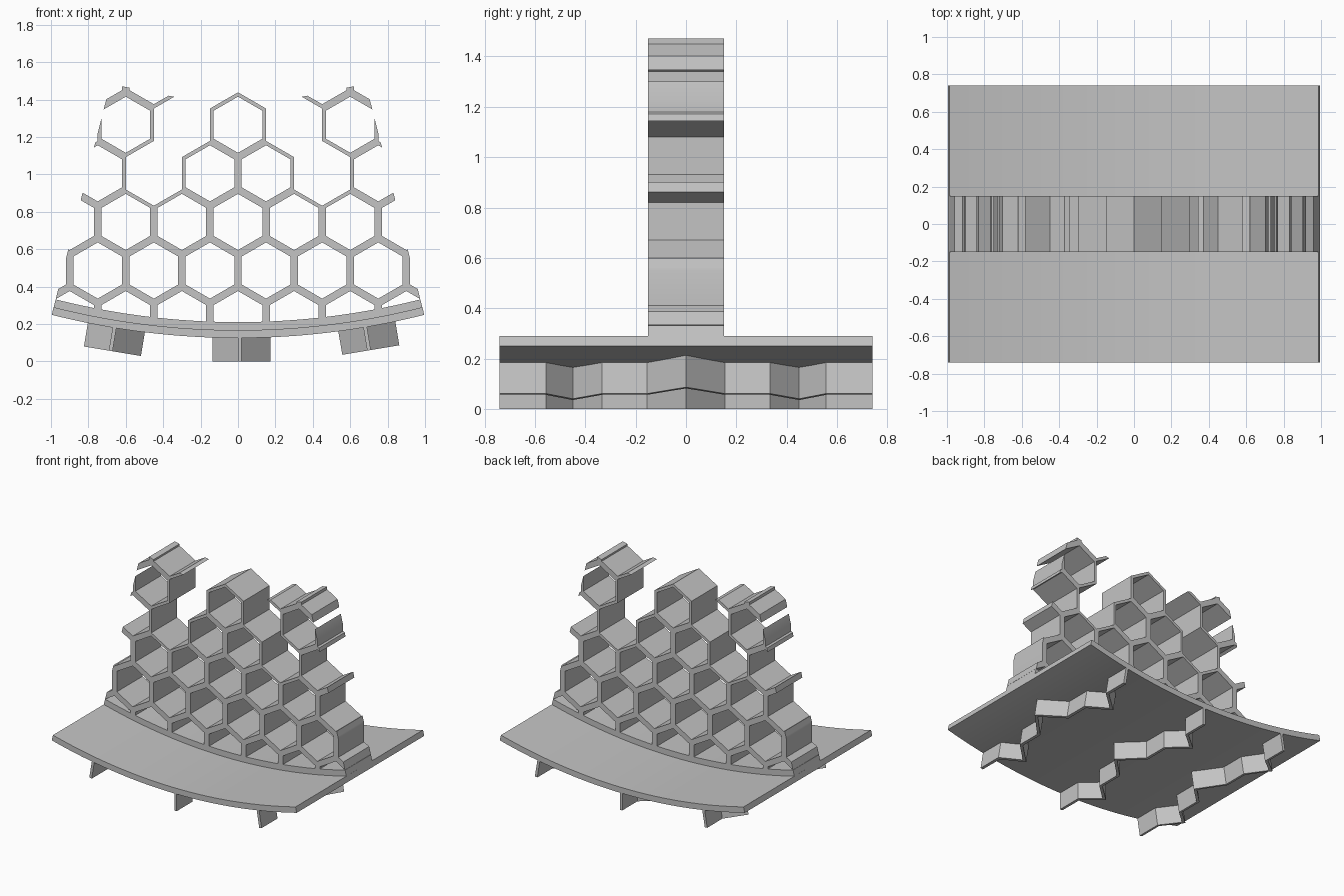
import bpy, bmesh, math
from mathutils import Vector

if "Cube" in bpy.data.objects:
    bpy.data.objects.remove(bpy.data.objects["Cube"])

GREY = (0.55, 0.55, 0.55, 1)
mat = bpy.data.materials.new("plain_grey")
mat.use_nodes = True
mat.diffuse_color = GREY
mat.node_tree.nodes["Principled BSDF"].inputs["Base Color"].default_value = GREY

CZ = 4.185                       # height of the common arc centre
R_BOTTOM, R_PLATE, R_RIM = 4.06, 4.018, 3.975
SPAN = math.radians(14.2)        # half angle of the fan


def finish(bm, name, thickness):
    """Turn a sheet into a solid centred on the sheet."""
    mesh = bpy.data.meshes.new(name)
    bm.to_mesh(mesh)
    bm.free()
    obj = bpy.data.objects.new(name, mesh)
    bpy.context.collection.objects.link(obj)
    mesh.materials.append(mat)
    mod = obj.modifiers.new("thickness", "SOLIDIFY")
    mod.thickness = thickness
    mod.offset = 0
    mod.use_even_offset = True
    bpy.ops.object.select_all(action="DESELECT")
    obj.select_set(True)
    bpy.context.view_layer.objects.active = obj
    bpy.ops.object.modifier_apply(modifier=mod.name)
    bpy.ops.object.shade_smooth_by_angle(angle=math.radians(20))
    return obj


def ribbon(name, path, offset, thickness):
    """Sweep a path along an offset to make a solid strip."""
    bm = bmesh.new()
    a = [bm.verts.new(p) for p in path]
    b = [bm.verts.new(Vector(p) + Vector(offset)) for p in path]
    for i in range(len(path) - 1):
        bm.faces.new((a[i], a[i + 1], b[i + 1], b[i]))
    return finish(bm, name, thickness)


def curved_plate(name, r_out, r_in, half_depth, steps=32):
    r = (r_out + r_in) / 2
    angles = [SPAN * (2 * i / steps - 1) for i in range(steps + 1)]
    path = [(r * math.sin(t), -half_depth, CZ - r * math.cos(t)) for t in angles]
    return ribbon(name, path, (0, 2 * half_depth, 0), r_out - r_in)


# Curved base and the raised rim that carries the honeycomb
curved_plate("base_plate", R_BOTTOM, R_PLATE, 0.74)
curved_plate("honeycomb_rim", R_PLATE, R_RIM, 0.15)

# Honeycomb: hexagonal rings, trimmed to the fan outline
PITCH = 0.3
ROW = PITCH * math.sqrt(3) / 2
OUTER = PITCH / math.sqrt(3)
INNER = OUTER * 0.13 / 0.15
LOW = 0.226
TOP_ROW = 5
rows = [
    (0, 0.3, 0.6, 0.9),
    (0.15, 0.45, 0.75, 1.05),
    (0, 0.3, 0.6, 0.9),
    (0.15, 0.75),
    (0, 0.6),
    (0.45, 0.75),
]


def cut(bm, faces, point, normal):
    geom = set(faces)
    for f in faces:
        geom.update(f.edges, f.verts)
    bmesh.ops.bisect_plane(bm, geom=list(geom), dist=1e-5, plane_co=point,
                           plane_no=normal, clear_outer=True)


def cell(bm, x, z):
    def corners(r):
        return [bm.verts.new((x + r * math.sin(k * math.pi / 3), 0,
                              z + r * math.cos(k * math.pi / 3))) for k in range(6)]
    o, i = corners(OUTER), corners(INNER)
    return [bm.faces.new((o[k - 1], o[k], i[k], i[k - 1])) for k in range(6)]


def arc_cut(bm, faces, x, r, sign):
    """Trim along the tangent of an arc; sign 1 removes the upper side."""
    drop = math.sqrt(r * r - x * x)
    cut(bm, faces, (x, 0, CZ - drop), Vector((-x, 0, drop)).normalized() * sign)


bm = bmesh.new()
for n, columns in enumerate(rows):
    for x in sorted({s * c for c in columns for s in (-1, 1)}):
        faces = cell(bm, x, LOW + n * ROW)
        if n == 0:
            arc_cut(bm, faces, x, (R_PLATE + R_RIM) / 2, -1)
        elif n == TOP_ROW:
            arc_cut(bm, faces, math.copysign(0.55, x), 2.783, 1)
for s in (-1, 1):
    cut(bm, bm.faces[:], (0, 0, CZ), (s * math.cos(SPAN), 0, math.sin(SPAN)))
bmesh.ops.remove_doubles(bm, verts=bm.verts, dist=1e-4)
finish(bm, "honeycomb", 0.3)

# Zigzag feet, fanned around the arc centre
half = [(0.16, 0), (0.01, 0.15), (0.01, 0.33), (-0.12, 0.45), (0.01, 0.56), (0.01, 0.74)]
zigzag = [(x, -y) for x, y in reversed(half)] + half[1:]
for name, angle in (("right_foot", -9.5), ("middle_foot", 0), ("left_foot", 9.5)):
    foot = ribbon(name, [(x, y, -CZ) for x, y in zigzag], (0, 0, 0.14), 0.02)
    foot.location.z = CZ
    foot.rotation_euler.y = -math.radians(angle)
